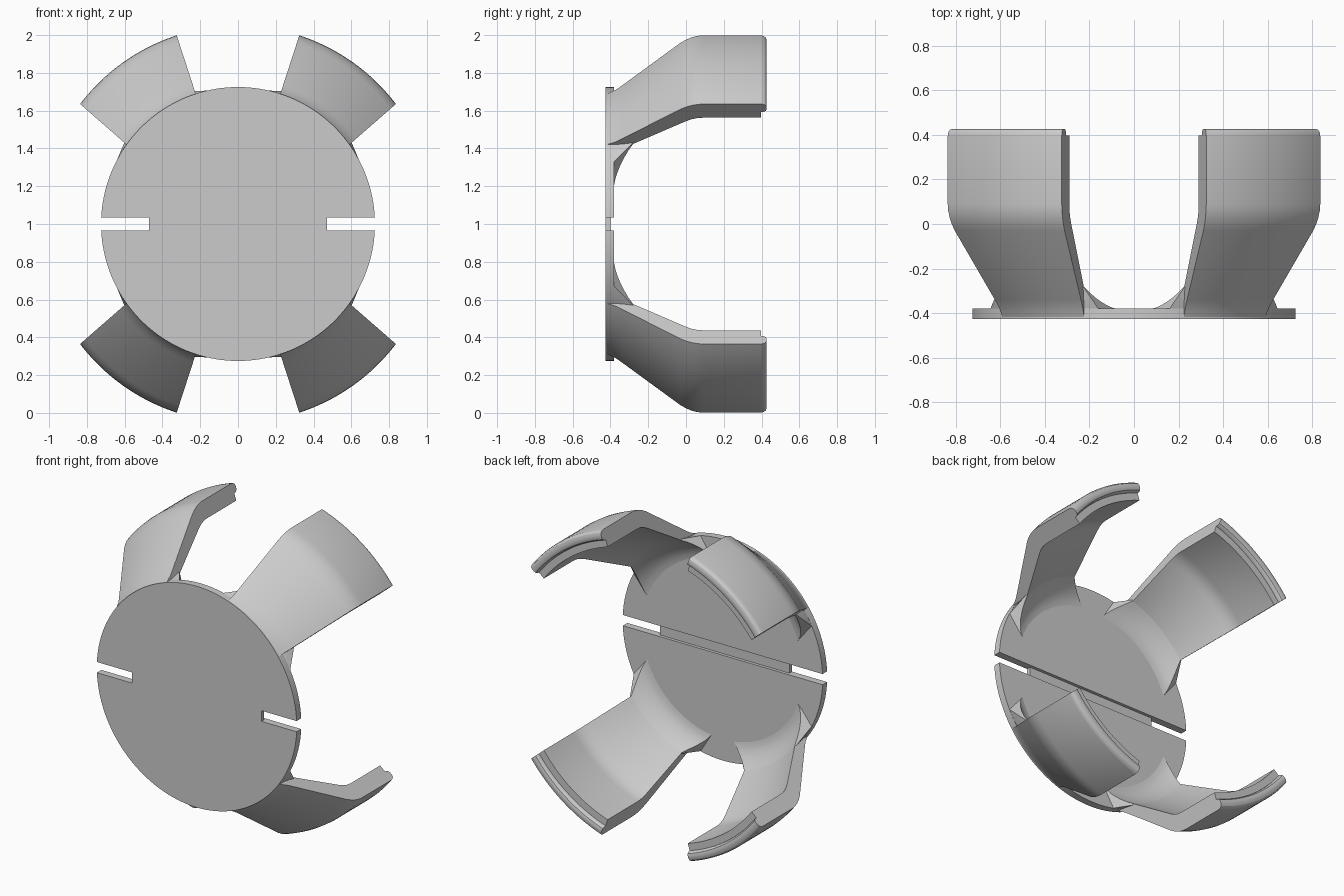
import bpy, bmesh, math

if "Cube" in bpy.data.objects:
    bpy.data.objects.remove(bpy.data.objects["Cube"])

mat = bpy.data.materials.new("light_grey")
mat.diffuse_color = (0.6, 0.6, 0.6, 1)
mat.use_nodes = True
mat.node_tree.nodes["Principled BSDF"].inputs["Base Color"].default_value = mat.diffuse_color


def finish(ob, angle=30):
    ob.data.materials.clear()
    ob.data.materials.append(mat)
    bpy.ops.object.select_all(action='DESELECT')
    ob.select_set(True)
    bpy.context.view_layer.objects.active = ob
    bpy.ops.object.shade_smooth_by_angle(angle=math.radians(angle))


def sweep(name, profile, limits, sx, sz, steps=20):
    """Revolve a closed (y, r) profile about the y axis between limits(y, r)."""
    bm = bmesh.new()
    rings = []
    for i in range(steps + 1):
        ring = []
        for y, r in profile:
            lo, hi = limits(y, r)
            a = math.radians(lo + (hi - lo) * i / steps)
            ring.append(bm.verts.new((sx * r * math.cos(a), y, 1 + sz * r * math.sin(a))))
        rings.append(ring)
    n = len(profile)
    for a, b in zip(rings, rings[1:]):
        for j in range(n):
            k = (j + 1) % n
            bm.faces.new((a[j], a[k], b[k], b[j]))
    bm.faces.new(rings[0])
    bm.faces.new(rings[-1][::-1])
    bmesh.ops.recalc_face_normals(bm, faces=bm.faces)
    me = bpy.data.meshes.new(name)
    bm.to_mesh(me)
    bm.free()
    ob = bpy.data.objects.new(name, me)
    bpy.context.collection.objects.link(ob)
    finish(ob)


# Round plate with two side slots and a shallow groove across its back
bpy.ops.mesh.primitive_cylinder_add(vertices=128, radius=0.725, depth=0.047,
                                    location=(0, -0.4035, 1), rotation=(math.pi / 2, 0, 0))
plate = bpy.context.object
plate.name = "plate"
for x, y, sx, sy in ((0.72, -0.40, 0.5, 0.2), (-0.72, -0.40, 0.5, 0.2), (0, -0.35, 2, 0.1)):
    bpy.ops.mesh.primitive_cube_add(size=1, location=(x, y, 1))
    cutter = bpy.context.object
    cutter.scale = (sx, sy, 0.07)
    cutter.hide_render = True
    mod = plate.modifiers.new("slot", 'BOOLEAN')
    mod.operation = 'DIFFERENCE'
    mod.solver = 'EXACT'
    mod.object = cutter
    bpy.context.view_layer.objects.active = plate
    bpy.ops.object.modifier_apply(modifier=mod.name)
    bpy.data.objects.remove(cutter)
finish(plate)

# Arm section: flared outside, rounded lip at the tip, stepped inside
arm = [(-0.42, 0.724), (-0.40, 0.733), (-0.37, 0.748), (-0.34, 0.77),
       (-0.03, 1.008), (0, 1.026), (0.03, 1.039), (0.06, 1.047), (0.09, 1.05),
       (0.395, 1.05), (0.411, 1.047), (0.422, 1.038), (0.427, 1.024),
       (0.427, 1.008), (0.423, 0.996), (0.412, 0.988), (0.397, 0.986), (0.397, 0.94),
       (0.09, 0.94), (0.06, 0.937), (0.03, 0.928), (0, 0.912),
       (-0.28, 0.73), (-0.39, 0.70), (-0.42, 0.70)]

# Gusset section: concave fillet from the arm down to the plate
gusset = [(-0.39, 0.72), (-0.38, 0.724), (-0.28, 0.74), (-0.28, 0.73), (-0.305, 0.71),
          (-0.33, 0.685), (-0.35, 0.66), (-0.365, 0.635), (-0.375, 0.61),
          (-0.38, 0.585), (-0.39, 0.585)]


def arm_limits(y, r):
    return 41.1 - math.degrees(math.asin(0.071 / r)), 72


def gusset_limits(y, r):
    lo, hi = arm_limits(y, 0.73)
    t = (-0.28 - y) / 0.1
    return lo - t * (8.4 + (0.725 - r) * 45), hi + t * (5.2 + (0.725 - r) * 34)


# Four mirrored arms with their gussets
for sx, side in ((-1, "left"), (1, "right")):
    for sz, level in ((-1, "lower"), (1, "upper")):
        sweep(f"{level}_{side}_arm", arm, arm_limits, sx, sz)
        sweep(f"{level}_{side}_gusset", gusset, gusset_limits, sx, sz)
